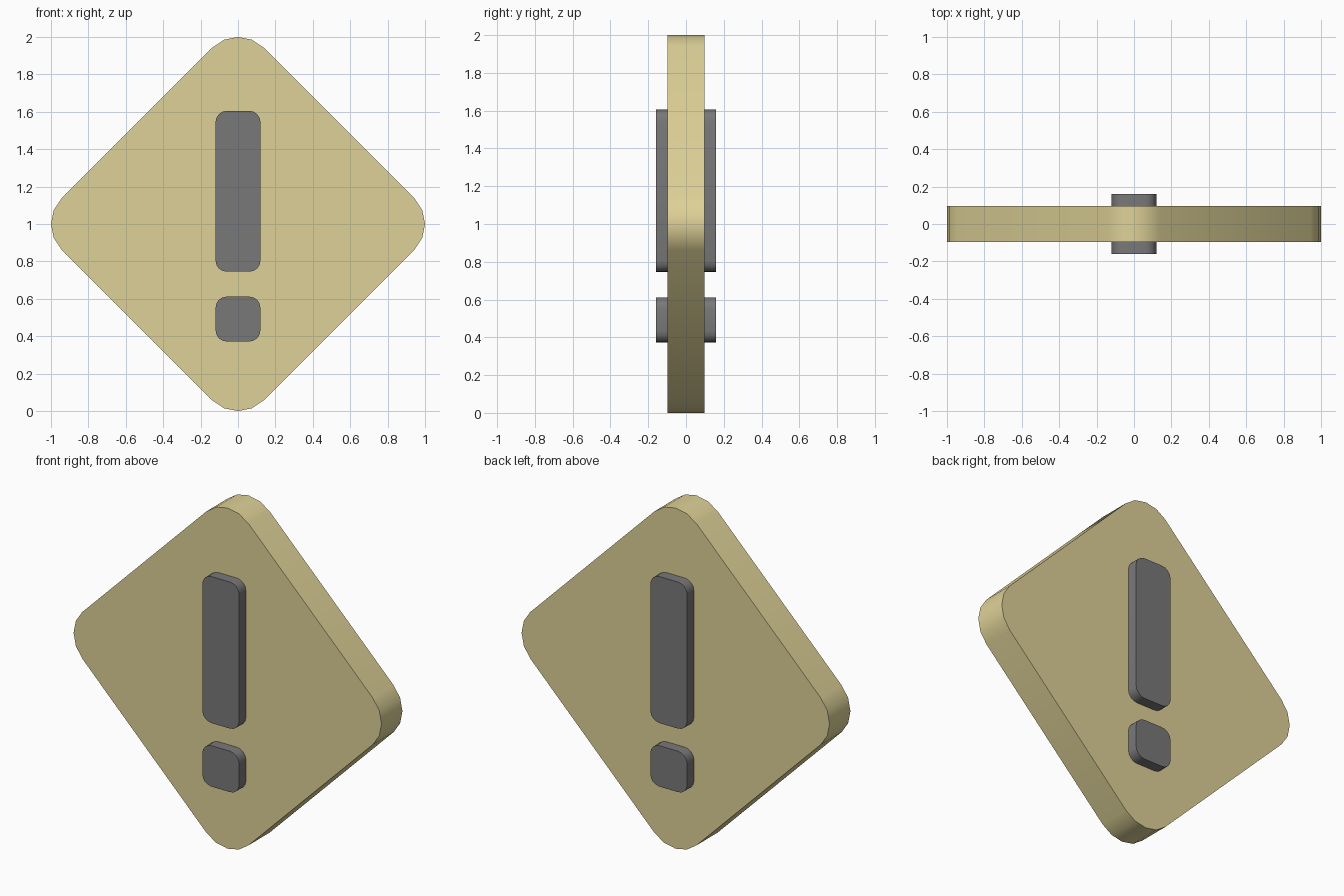
import bpy, bmesh, math
from mathutils import Matrix

cube = bpy.data.objects.get("Cube")
if cube:
    bpy.data.objects.remove(cube, do_unlink=True)


def make_material(name, rgb):
    mat = bpy.data.materials.new(name)
    mat.use_nodes = True
    mat.diffuse_color = (*rgb, 1)
    mat.node_tree.nodes["Principled BSDF"].inputs["Base Color"].default_value = (*rgb, 1)
    return mat


def rounded_slab(name, width, height, depth, radius, center_z, mat, turn=0, segments=4):
    """Rounded rectangle in the XZ plane, extruded evenly along Y."""
    bm = bmesh.new()
    verts = []
    for corner, (sx, sz) in enumerate([(1, 1), (-1, 1), (-1, -1), (1, -1)]):
        for i in range(segments + 1):
            a = math.radians(90) * (corner + i / segments)
            x = sx * (width / 2 - radius) + radius * math.cos(a)
            z = sz * (height / 2 - radius) + radius * math.sin(a)
            verts.append(bm.verts.new((x, -depth / 2, z)))
    face = bm.faces.new(verts)
    ext = bmesh.ops.extrude_face_region(bm, geom=[face], use_keep_orig=True)
    moved = [g for g in ext["geom"] if isinstance(g, bmesh.types.BMVert)]
    bmesh.ops.translate(bm, verts=moved, vec=(0, depth, 0))
    bmesh.ops.recalc_face_normals(bm, faces=bm.faces[:])
    bm.transform(Matrix.Rotation(turn, 4, "Y"))
    mesh = bpy.data.meshes.new(name)
    bm.to_mesh(mesh)
    bm.free()
    mesh.materials.append(mat)
    obj = bpy.data.objects.new(name, mesh)
    obj.location.z = center_z
    bpy.context.collection.objects.link(obj)
    bpy.ops.object.select_all(action="DESELECT")
    obj.select_set(True)
    bpy.context.view_layer.objects.active = obj
    bpy.ops.object.shade_smooth_by_angle(angle=math.radians(35))
    return obj


yellow = make_material("pale yellow", (0.73, 0.64, 0.31))
grey = make_material("dark grey", (0.19, 0.19, 0.19))

# Diamond plate
rounded_slab("sign_plate", 1.528, 1.528, 0.194, 0.194, 1.0, yellow, turn=math.radians(45))
# Mark passing through the plate: long bar and dot
rounded_slab("mark_bar", 0.24, 0.86, 0.32, 0.06, 1.175, grey)
rounded_slab("mark_dot", 0.24, 0.24, 0.32, 0.06, 0.492, grey)
